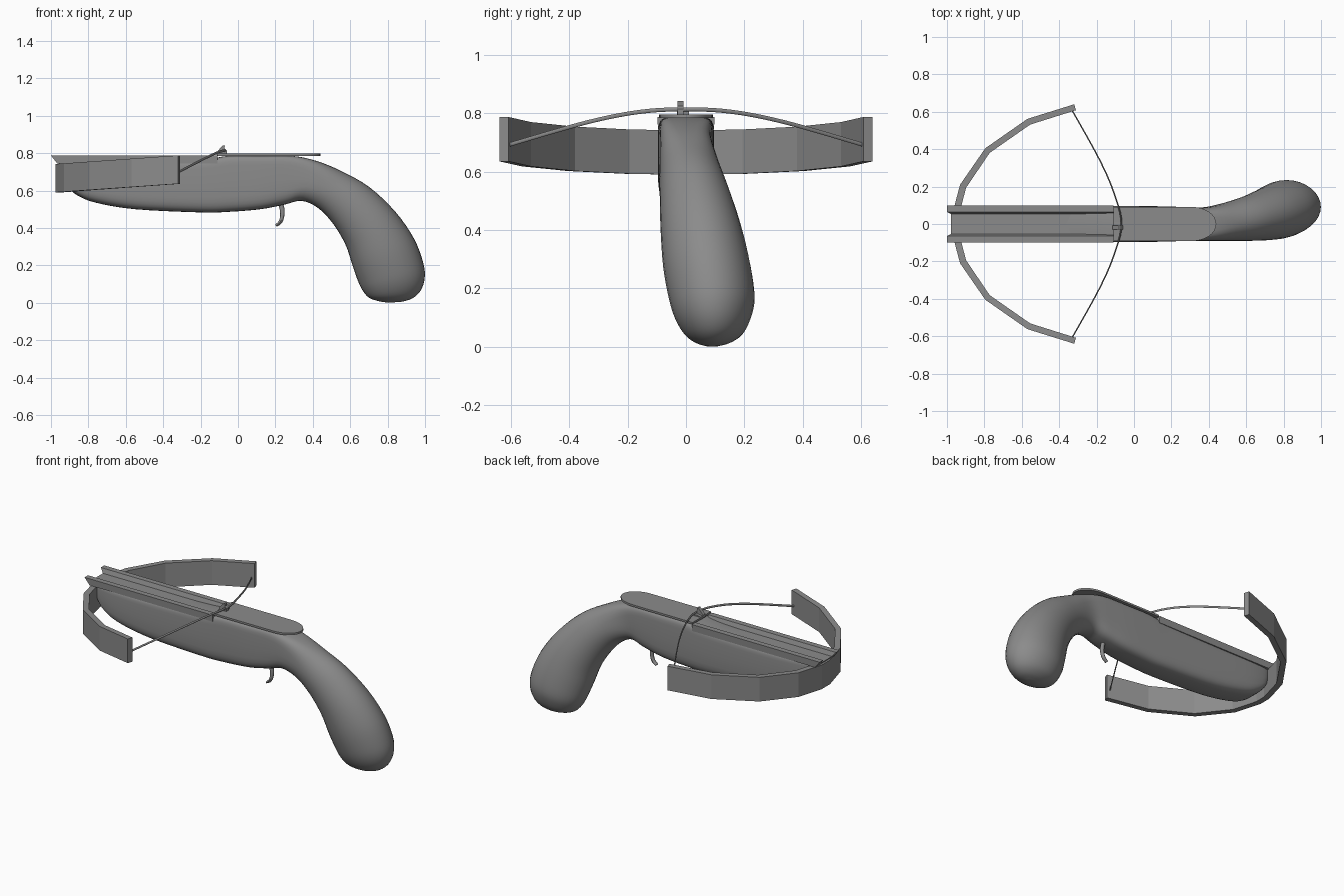
import bpy, bmesh, math
from mathutils import Vector

if "Cube" in bpy.data.objects:
    bpy.data.objects.remove(bpy.data.objects["Cube"])

# Uniform dark grey finish
grey = bpy.data.materials.new("dark_grey")
grey.diffuse_color = (.26, .26, .26, 1)
grey.use_nodes = True
grey.node_tree.nodes["Principled BSDF"].inputs["Base Color"].default_value = grey.diffuse_color


def make(name, verts, faces, smooth=None):
    me = bpy.data.meshes.new(name)
    me.from_pydata([tuple(v) for v in verts], [], faces)
    bm = bmesh.new()
    bm.from_mesh(me)
    bmesh.ops.recalc_face_normals(bm, faces=bm.faces)
    bm.to_mesh(me)
    bm.free()
    me.materials.append(grey)
    ob = bpy.data.objects.new(name, me)
    bpy.context.collection.objects.link(ob)
    if smooth:
        bpy.ops.object.select_all(action='DESELECT')
        ob.select_set(True)
        bpy.context.view_layer.objects.active = ob
        bpy.ops.object.shade_smooth_by_angle(angle=math.radians(smooth))
    return ob


def loft(name, rings, smooth=None):
    """Skin a list of equal-sized closed rings and cap both ends."""
    n = len(rings[0])
    verts = [v for r in rings for v in r]
    faces = [(i * n + j, i * n + (j + 1) % n, (i + 1) * n + (j + 1) % n, (i + 1) * n + j)
             for i in range(len(rings) - 1) for j in range(n)]
    faces += [tuple(range(n)), tuple(range(len(verts) - n, len(verts)))]
    return make(name, verts, faces, smooth)


def spline(keys, steps):
    """Catmull-Rom interpolation of tuples."""
    out = []
    for i in range(len(keys) - 1):
        a, b, c, d = (keys[min(max(k, 0), len(keys) - 1)] for k in (i - 1, i, i + 1, i + 2))
        for s in range(steps):
            t = s / steps
            out.append(tuple(0.5 * (2 * q + (r - p) * t + (2 * p - 5 * q + 4 * r - w) * t * t
                                    + (3 * q - p - 3 * r + w) * t ** 3)
                             for p, q, r, w in zip(a, b, c, d)))
    return out + [keys[-1]]


def power(v, n):
    return math.copysign(abs(v) ** (2 / n), v)


# Stock and grip: top x, top z, bottom x, bottom z, centre y, half width, squareness
stock = [
    (-.955, .757, -.95, .70, 0, .06, 4), (-.93, .757, -.92, .63, 0, .08, 4),
    (-.87, .757, -.86, .575, 0, .09, 4), (-.76, .757, -.76, .535, 0, .095, 4),
    (-.55, .757, -.55, .50, 0, .096, 4), (-.2, .765, -.2, .483, 0, .096, 4),
    (-.05, .785, -.05, .486, 0, .096, 4), (.12, .785, .12, .50, 0, .095, 4),
    (.29, .785, .25, .525, 0, .091, 3.5), (.42, .758, .34, .545, 0, .09, 2.6),
    (.55, .705, .43, .505, .012, .102, 2.1), (.70, .62, .51, .42, .03, .12, 2),
    (.84, .488, .575, .31, .052, .139, 2), (.94, .345, .612, .20, .072, .15, 2),
    (.99, .215, .64, .12, .088, .147, 2), (.998, .13, .665, .068, .092, .13, 2),
    (.975, .063, .70, .027, .094, .10, 2), (.93, .022, .755, .008, .092, .06, 2),
    (.87, .004, .80, .001, .09, .02, 2)]
rings = []
for tx, tz, bx, bz, yc, hw, n in spline(stock, 4):
    top, bot = Vector((tx, yc, tz)), Vector((bx, yc, bz))
    ring = []
    for k in range(32):
        a = math.tau * k / 32
        m = n + (n - 2) * 2 if math.sin(a) > 0 else n
        s, c = power(math.sin(a), m), power(math.cos(a), m)
        ring.append((top + bot) / 2 + (top - bot) / 2 * s + Vector((0, hw * c, 0)))
    rings.append(ring)
loft("stock_and_grip", rings, 40)

# Bolt rail: channel section with a raked front end
half = [(.096, .745), (.098, .787), (.064, .787), (.054, .76)]
section = half + [(-y, z) for y, z in reversed(half)]
loft("bolt_rail", [[(-1 + (.787 - z) * .8, y, z) for y, z in section],
                   [(-.11, y, z) for y, z in section]])

# Cover plate with rounded rear end
outline = [(-.11, -.092)]
for k in range(17):
    a = -math.pi / 2 + math.pi * k / 16
    outline.append((.31 + .13 * math.cos(a), .091 * math.sin(a)))
outline.append((-.11, .092))
loft("cover_plate", [[(x, y, z) for x, y in outline] for z in (.785, .797)], 40)

# Bow: faceted strip leaning slightly upward toward the tips
arc = [(-.32, .64, .033), (-.57, .562, .034), (-.795, .405, .034), (-.93, .21, .036),
       (-.975, .04, .036)]
arc = arc + [(x, -y, t) for x, y, t in reversed(arc)]
rings = []
for i, (x, y, t) in enumerate(arc):
    a, b = arc[max(i - 1, 0)], arc[min(i + 1, len(arc) - 1)]
    d = Vector((b[0] - a[0], b[1] - a[1])).normalized()
    ix, iy = x - d.y * t, y + d.x * t
    z = .59 + (x + .975) * .07
    rings.append([(x, y, z), (ix, iy, z), (ix, iy, z + .152), (x, y, z + .152)])
loft("bow", rings)

# String: thin tube bowed between the tips
path = [(-.335, .615, .69), (-.185, .345, .768), (-.105, .16, .805), (-.067, 0, .814)]
path = path + [(x, -y, z) for x, y, z in path[-2::-1]]
rings = []
for x, y, z in spline(path, 5):
    rings.append([(x + .004 * math.cos(math.tau * k / 8), y, z + .007 * math.sin(math.tau * k / 8))
                  for k in range(8)])
loft("bow_string", rings, 50)


# String catch: low base with an upright sloped hook
def prism(name, profile, y0, y1):
    return loft(name, [[(x, y, z) for x, z in profile] for y in (y0, y1)])


prism("catch_base", [(-.112, .785), (-.112, .80), (-.066, .806), (-.066, .785)], -.03, .01)
prism("catch_hook", [(-.115, .79), (-.112, .808), (-.08, .842), (-.07, .842), (-.072, .825),
                     (-.06, .815), (-.06, .79)], -.029, -.008)

# Trigger: curved tapering hook
spine = spline([(.222, .55, .013), (.236, .50, .013), (.236, .46, .011), (.225, .43, .010),
                (.203, .412, .007)], 3)
rings = []
for i, (x, z, w) in enumerate(spine):
    a, b = spine[max(i - 1, 0)], spine[min(i + 1, len(spine) - 1)]
    d = Vector((b[0] - a[0], b[1] - a[1])).normalized()
    rings.append([(x - d.y * w * math.cos(t), .012 * math.sin(t), z + d.x * w * math.cos(t))
                  for t in (math.tau * k / 8 for k in range(8))])
loft("trigger", rings, 50)
